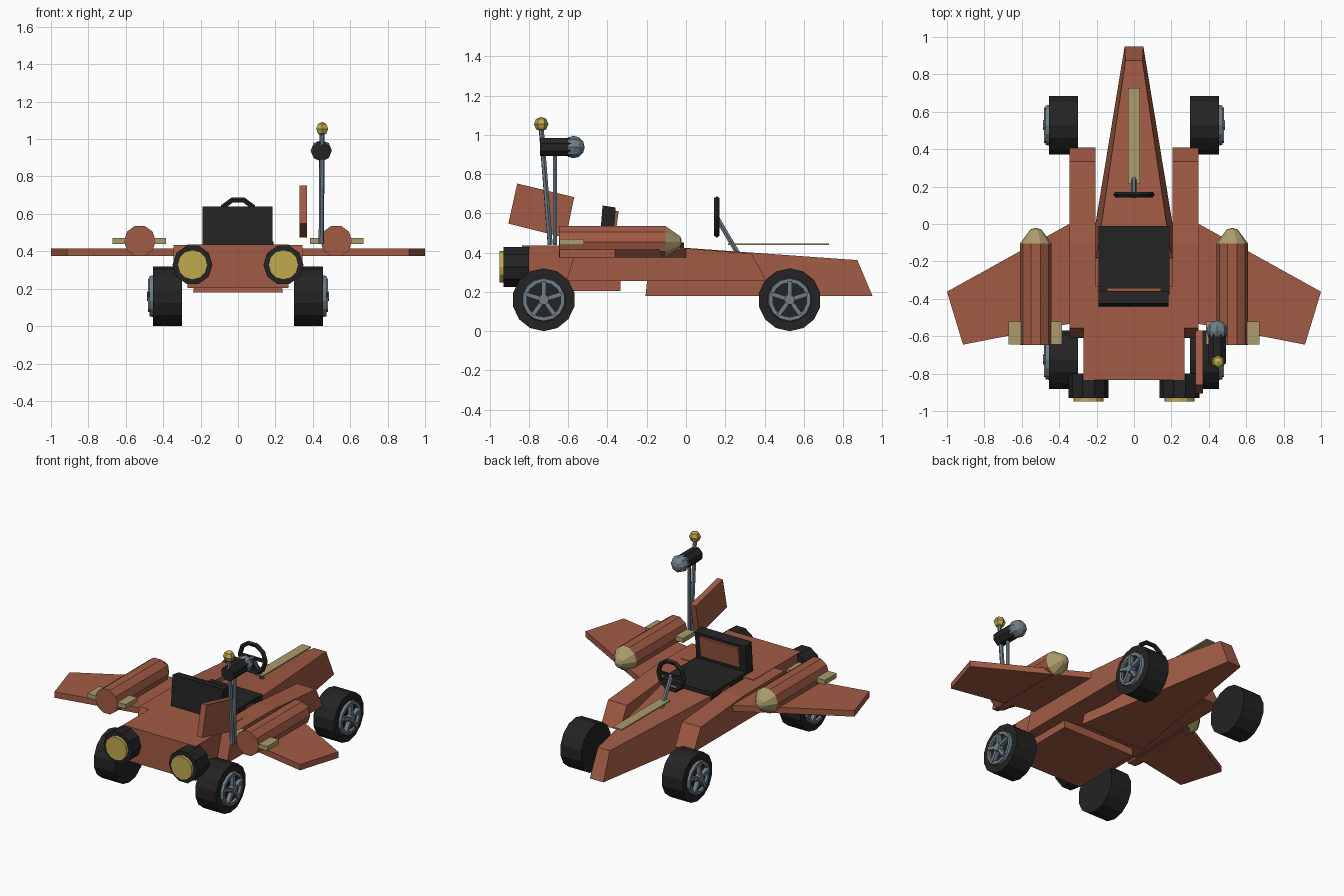
import bpy, bmesh, math
from mathutils import Vector, Matrix

if "Cube" in bpy.data.objects:
    bpy.data.objects.remove(bpy.data.objects["Cube"])


def material(name, rgb):
    m = bpy.data.materials.new(name)
    m.diffuse_color = (*rgb, 1)
    m.use_nodes = True
    m.node_tree.nodes["Principled BSDF"].inputs["Base Color"].default_value = m.diffuse_color
    return m


RUST = material("rust_paint", (0.36, 0.105, 0.06))
BLACK = material("black_rubber", (0.017, 0.017, 0.017))
TAN = material("tan_trim", (0.41, 0.33, 0.15))
GOLD = material("gold_lamp", (0.53, 0.40, 0.08))
STEEL = material("blue_grey_steel", (0.16, 0.21, 0.25))


def finish(name, bm, mat):
    bmesh.ops.recalc_face_normals(bm, faces=bm.faces)
    mesh = bpy.data.meshes.new(name)
    bm.to_mesh(mesh)
    bm.free()
    mesh.materials.append(mat)
    ob = bpy.data.objects.new(name, mesh)
    bpy.context.collection.objects.link(ob)
    return ob


def loft(name, rings, mat, closed=False):
    """Skin a list of equal point rings; cap the ends unless closed."""
    bm = bmesh.new()
    vs = [[bm.verts.new(p) for p in r] for r in rings]
    n = len(vs[0])
    pairs = list(zip(vs, vs[1:])) + ([(vs[-1], vs[0])] if closed else [])
    for a, b in pairs:
        for i in range(n):
            j = (i + 1) % n
            bm.faces.new((a[i], a[j], b[j], b[i]))
    if not closed:
        bm.faces.new(vs[0])
        bm.faces.new(vs[-1])
    return finish(name, bm, mat)


def place(axis, pos, u, v):
    return {"x": (pos, u, v), "y": (u, pos, v), "z": (u, v, pos)}[axis]


def prism(name, pts, axis, a, b, mat):
    return loft(name, [[place(axis, p, u, v) for u, v in pts] for p in (a, b)], mat)


def box(name, x, y, z, mat):
    return prism(name, [(x[0], y[0]), (x[1], y[0]), (x[1], y[1]), (x[0], y[1])], "z", *z, mat)


def ring(axis, pos, cu, cv, r, n, phase=0.0):
    return [place(axis, pos, cu + r * math.cos(phase + math.tau * i / n),
                  cv + r * math.sin(phase + math.tau * i / n)) for i in range(n)]


def turned(name, axis, c, steps, n, mat, phase=0.0, closed=False):
    return loft(name, [ring(axis, p, *c, r, n, phase) for p, r in steps], mat, closed)


def rod(name, a, b, r, n, mat):
    a, b = Vector(a), Vector(b)
    rot = (b - a).to_track_quat("Z", "Y")
    rings = [[c + rot @ Vector(p) for p in ring("z", 0, 0, 0, r, n)] for c in (a, b)]
    return loft(name, rings, mat)


def ball(name, c, r, u, v, mat, rot=Matrix()):
    bm = bmesh.new()
    bmesh.ops.create_uvsphere(bm, u_segments=u, v_segments=v, radius=r,
                              matrix=Matrix.Translation(c) @ rot)
    return finish(name, bm, mat)


# Hull: tapered nose, cockpit floor, rear engine block
def nose_end(yb, zb, wb, yt, zt, wt):
    return [(-wb, yb, zb), (wb, yb, zb), (wt, yt, zt), (-wt, yt, zt)]


loft("nose", [nose_end(0.95, 0.18, 0.05, 0.873, 0.362, 0.045),
              nose_end(-0.206, 0.18, 0.24, -0.18, 0.437, 0.2)], RUST)
box("cockpit_floor", (-0.22, 0.22), (-0.36, -0.15), (0.257, 0.41), RUST)
box("engine_block", (-0.27, 0.27), (-0.835, -0.335), (0.205, 0.437), RUST)
box("nose_stripe", (-0.033, 0.033), (0.215, 0.728), (0.438, 0.447), TAN)

for s, side in ((-1, "left"), (1, "right")):
    # Side pods beside the cockpit
    prism(f"{side}_side_pod", [(0.41, 0.255), (0.335, 0.395), (0.0, 0.422), (-0.1, 0.432),
                               (-0.555, 0.435), (-0.61, 0.255)], "x", s * 0.205, s * 0.345, RUST)
    # Swept wings
    prism(f"{side}_wing", [(s * 0.275, 0.04), (s * 1.0, -0.362), (s * 0.914, -0.645),
                           (s * 0.275, -0.52)], "z", 0.375, 0.415, RUST)
    # Wing boosters with nose cones and rear tabs
    c = (s * 0.525, 0.455)
    turned(f"{side}_booster", "y", c, [(-0.648, 0.085), (-0.105, 0.085)], 10, RUST)
    turned(f"{side}_booster_cone", "y", c, [(-0.105, 0.085), (-0.03, 0.03), (-0.022, 0.008)],
           10, TAN)
    box(f"{side}_booster_tab", (s * 0.385, s * 0.67), (-0.645, -0.52), (0.44, 0.47), TAN)
    # Exhaust thrusters with glowing discs
    c = (s * 0.243, 0.328)
    turned(f"{side}_thruster", "y", c, [(-0.93, 0.107), (-0.80, 0.107)], 10, BLACK)
    turned(f"{side}_thruster_disc", "y", c, [(-0.95, 0.08), (-0.92, 0.08)], 12, GOLD)
    # Wheels: tyre, rim, five spokes, hub
    for y, end in ((-0.725, "thruster_end"), (0.528, "nose_end")):
        tag, c = f"{side}_{end}", (y, 0.16)
        turned(f"{tag}_tyre", "x", c, [(s * 0.30, 0.16), (s * 0.455, 0.16)], 14, BLACK, math.pi / 2)
        turned(f"{tag}_rim", "x", c, [(s * 0.45, 0.113), (s * 0.472, 0.108),
                                      (s * 0.472, 0.088), (s * 0.45, 0.088)], 14, STEEL,
               math.pi / 2, closed=True)
        turned(f"{tag}_hub", "x", c, [(s * 0.45, 0.032), (s * 0.487, 0.026)], 10, STEEL)
        for i in range(5):
            t = math.pi / 2 + math.tau * i / 5
            d, w = Vector((math.cos(t), math.sin(t))), Vector((-math.sin(t), math.cos(t)))
            o = Vector(c)
            pts = [o + d * r + w * k for r, k in ((0.01, -0.011), (0.095, -0.011),
                                                  (0.095, 0.011), (0.01, 0.011))]
            prism(f"{tag}_spoke_{i + 1}", pts, "x", s * 0.45, s * 0.482, STEEL)

# Seat with leaning back and padded panel
box("seat_base", (-0.19, 0.19), (-0.38, -0.01), (0.40, 0.452), BLACK)
prism("seat_back", [(-0.442, 0.43), (-0.375, 0.43), (-0.358, 0.63), (-0.425, 0.64)],
      "x", -0.19, 0.185, BLACK)
prism("seat_panel", [(-0.374, 0.475), (-0.362, 0.475), (-0.343, 0.612), (-0.36, 0.612)],
      "x", -0.145, 0.145, RUST)

# Steering wheel and column
bpy.ops.mesh.primitive_torus_add(major_segments=10, minor_segments=5, major_radius=0.096,
                                 minor_radius=0.015, location=(0, 0.157, 0.582),
                                 rotation=(math.pi / 2, 0, 0))
wheel = bpy.context.object
wheel.name = "steering_wheel"
wheel.data.materials.append(BLACK)
box("steering_bar", (-0.09, 0.09), (0.15, 0.164), (0.572, 0.592), BLACK)
rod("steering_column", (0, 0.15, 0.59), (0, 0.262, 0.40), 0.014, 6, STEEL)

# Single tail fin on the right
prism("tail_fin", [(-0.86, 0.752), (-0.57, 0.683), (-0.612, 0.475), (-0.905, 0.548)],
      "x", 0.328, 0.368, RUST)

# Lamp mast: two poles, lamp barrel, lens, beacon
rod("tall_pole", (0.445, -0.692, 0.44), (0.45, -0.738, 1.04), 0.014, 6, STEEL)
rod("short_pole", (0.445, -0.668, 0.44), (0.445, -0.668, 0.92), 0.012, 6, STEEL)
turned("lamp_barrel", "y", (0.445, 0.938), [(-0.745, 0.05), (-0.575, 0.05)], 8, BLACK, math.pi / 8)
ball("lamp_lens", (0.445, -0.573, 0.938), 0.057, 8, 6, STEEL, Matrix.Rotation(math.pi / 2, 4, "X"))
ball("beacon", (0.45, -0.738, 1.055), 0.037, 6, 4, GOLD)
